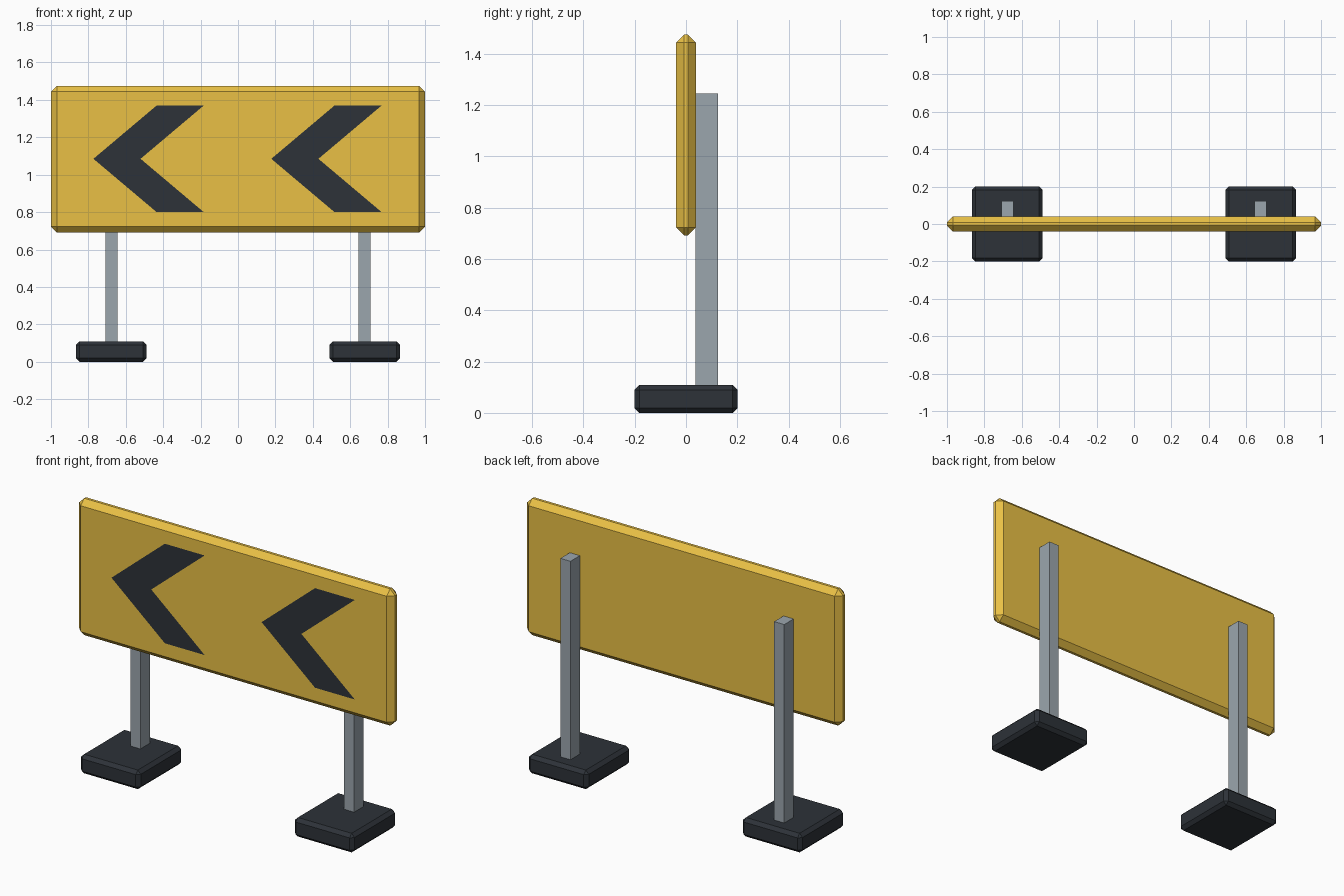
import bpy
import bmesh
from mathutils import Matrix, Vector

if "Cube" in bpy.data.objects:
    bpy.data.objects.remove(bpy.data.objects["Cube"])


def material(name, rgb):
    mat = bpy.data.materials.new(name)
    mat.diffuse_color = (*rgb, 1.0)
    mat.use_nodes = True
    mat.node_tree.nodes["Principled BSDF"].inputs["Base Color"].default_value = mat.diffuse_color
    return mat


YELLOW = material("yellow_paint", (0.82, 0.53, 0.06))
BLACK = material("dark_rubber", (0.026, 0.032, 0.04))
STEEL = material("steel", (0.33, 0.38, 0.42))


def add_object(name, bm, mat):
    mesh = bpy.data.meshes.new(name)
    bm.to_mesh(mesh)
    bm.free()
    mesh.materials.append(mat)
    obj = bpy.data.objects.new(name, mesh)
    bpy.context.collection.objects.link(obj)
    return obj


def box(name, low, high, mat, chamfer=0.0):
    """Box between two corners, with optional flat chamfered edges."""
    low, high = Vector(low), Vector(high)
    bm = bmesh.new()
    bmesh.ops.create_cube(
        bm, size=1.0,
        matrix=Matrix.Translation((low + high) / 2) @ Matrix.Diagonal((*(high - low), 1.0)))
    if chamfer:
        bmesh.ops.bevel(bm, geom=bm.edges[:], offset=chamfer, segments=1,
                        affect='EDGES', profile=0.5)
    return add_object(name, bm, mat)


def chevron(name, tip_x):
    """Flat left-pointing arrow marking, made of two mirrored quads."""
    mid_z, y = 1.085, -0.0405
    width, reach, half = 0.252, 0.338, 0.285
    bm = bmesh.new()

    def vert(x, z):
        return bm.verts.new((tip_x + x, y, mid_z + z))

    tip, notch = vert(0, 0), vert(width, 0)
    for side in (1, -1):
        quad = [tip, notch, vert(reach + width, side * half), vert(reach, side * half)]
        bm.faces.new(quad if side > 0 else quad[::-1])
    return add_object(name, bm, BLACK)


# Sign panel
box("sign_panel", (-1, -0.039, 0.692), (1, 0.039, 1.475), YELLOW, 0.031)

# Arrow markings on the front
chevron("left_chevron", -0.773)
chevron("right_chevron", 0.178)

# Posts behind the panel, each on a weighted foot
for side, x in (("left", -0.677), ("right", 0.677)):
    box(side + "_post", (x - 0.032, 0.038, 0.05), (x + 0.032, 0.124, 1.245), STEEL)
    box(side + "_foot", (x - 0.189, -0.201, 0), (x + 0.189, 0.201, 0.109), BLACK, 0.019)
